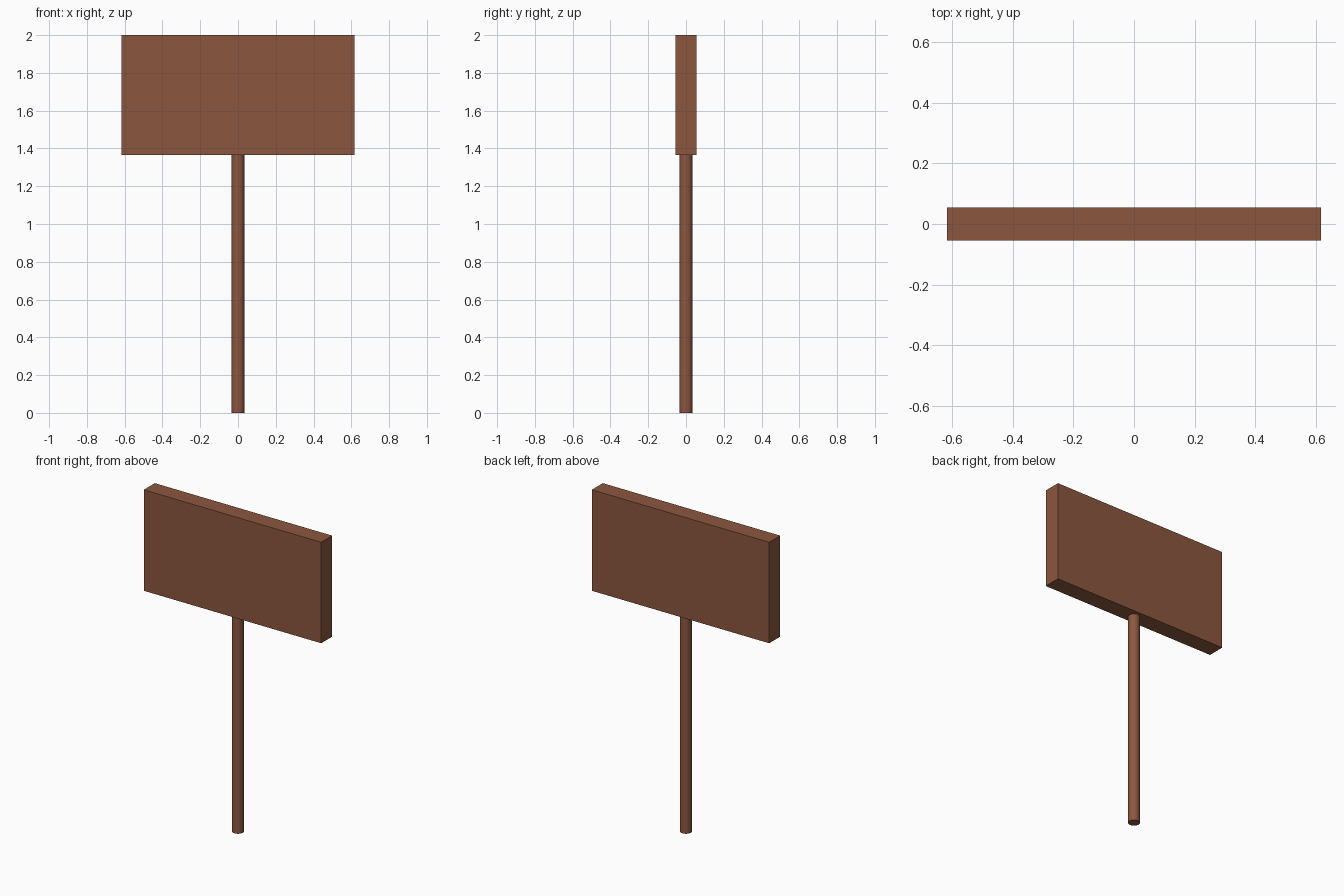
import bpy
import math

if "Cube" in bpy.data.objects:
    bpy.data.objects.remove(bpy.data.objects["Cube"])

# One brown wood colour for everything
wood = bpy.data.materials.new("brown wood")
wood.diffuse_color = (0.26, 0.095, 0.05, 1.0)
wood.use_nodes = True
wood.node_tree.nodes["Principled BSDF"].inputs["Base Color"].default_value = wood.diffuse_color

BOARD_BOTTOM, TOP = 1.366, 2.0


def finish(name):
    obj = bpy.context.object
    obj.name = name
    obj.data.materials.append(wood)
    return obj


# Round post
bpy.ops.mesh.primitive_cylinder_add(vertices=32, radius=0.034, depth=BOARD_BOTTOM,
                                    location=(0, 0, BOARD_BOTTOM / 2))
finish("post")
bpy.ops.object.shade_smooth_by_angle(angle=math.radians(30))

# Rectangular sign board
bpy.ops.mesh.primitive_cube_add(size=1, location=(0, 0, (BOARD_BOTTOM + TOP) / 2))
board = finish("sign_board")
board.scale = (1.232, 0.109, TOP - BOARD_BOTTOM)
bpy.ops.object.transform_apply(location=False, rotation=False, scale=True)
